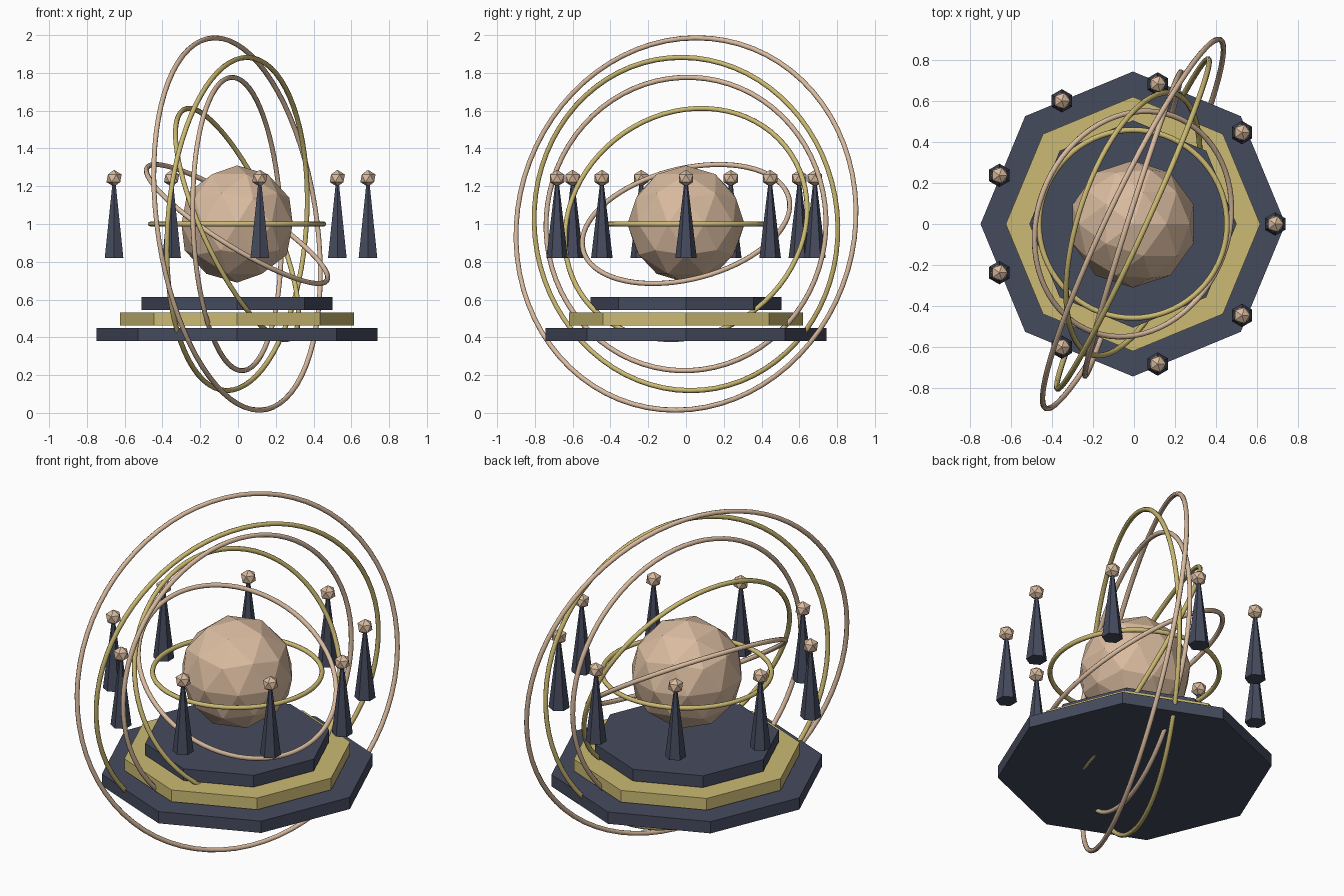
import bpy
from math import cos, sin, radians
from mathutils import Vector

if "Cube" in bpy.data.objects:
    bpy.data.objects.remove(bpy.data.objects["Cube"])

CX = -0.005                      # shared axis of all parts
CORE = Vector((CX, 0, 1.0))


def material(name, rgb):
    m = bpy.data.materials.new(name)
    m.diffuse_color = (*rgb, 1)
    m.use_nodes = True
    m.node_tree.nodes["Principled BSDF"].inputs["Base Color"].default_value = m.diffuse_color
    return m


navy = material("navy", (0.06, 0.07, 0.11))
gold = material("gold", (0.60, 0.49, 0.17))
tan = material("tan", (0.70, 0.50, 0.35))


def finish(name, mat):
    ob = bpy.context.object
    ob.name = name
    ob.data.materials.append(mat)
    return ob


# stepped octagonal base
for name, r, z, mat in (("base_lower", 0.743, 0.415, navy),
                        ("base_middle", 0.62, 0.497, gold),
                        ("base_upper", 0.505, 0.579, navy)):
    bpy.ops.mesh.primitive_cylinder_add(vertices=8, radius=r, depth=0.07,
                                        location=(CX, 0, z))
    finish(name, mat)

# faceted central globe
bpy.ops.mesh.primitive_ico_sphere_add(subdivisions=2, radius=0.31, location=CORE)
finish("central_globe", tan)

# nested rings: radius and axis direction
rings = ((0.458, (0, 0, 1)),
         (0.562, (0.52, -0.21, 0.828)),
         (0.668, (0.873, -0.28, 0.40)),
         (0.777, (0.952, -0.30, 0.035)),
         (0.884, (0.907, -0.415, -0.067)),
         (0.994, (0.896, -0.424, 0.13)))
for i, (r, axis) in enumerate(rings):
    rot = Vector((0, 0, 1)).rotation_difference(Vector(axis).normalized()).to_euler()
    bpy.ops.mesh.primitive_torus_add(major_radius=r, minor_radius=0.0135,
                                     major_segments=72, minor_segments=8,
                                     location=CORE, rotation=rot)
    finish(f"ring_{i + 1}", tan if i % 2 else gold)
    bpy.ops.object.shade_smooth()

# nine floating spires, each topped by a small faceted bead
for i in range(9):
    a = radians(40 * i)
    x, y = CX + 0.693 * cos(a), 0.693 * sin(a)
    bpy.ops.mesh.primitive_cone_add(vertices=6, radius1=0.057, radius2=0.008,
                                    depth=0.41, location=(x, y, 1.025))
    finish(f"spire_{i + 1}", navy)
    bpy.ops.mesh.primitive_ico_sphere_add(subdivisions=1, radius=0.045,
                                          location=(x, y, 1.242))
    finish(f"spire_bead_{i + 1}", tan)
